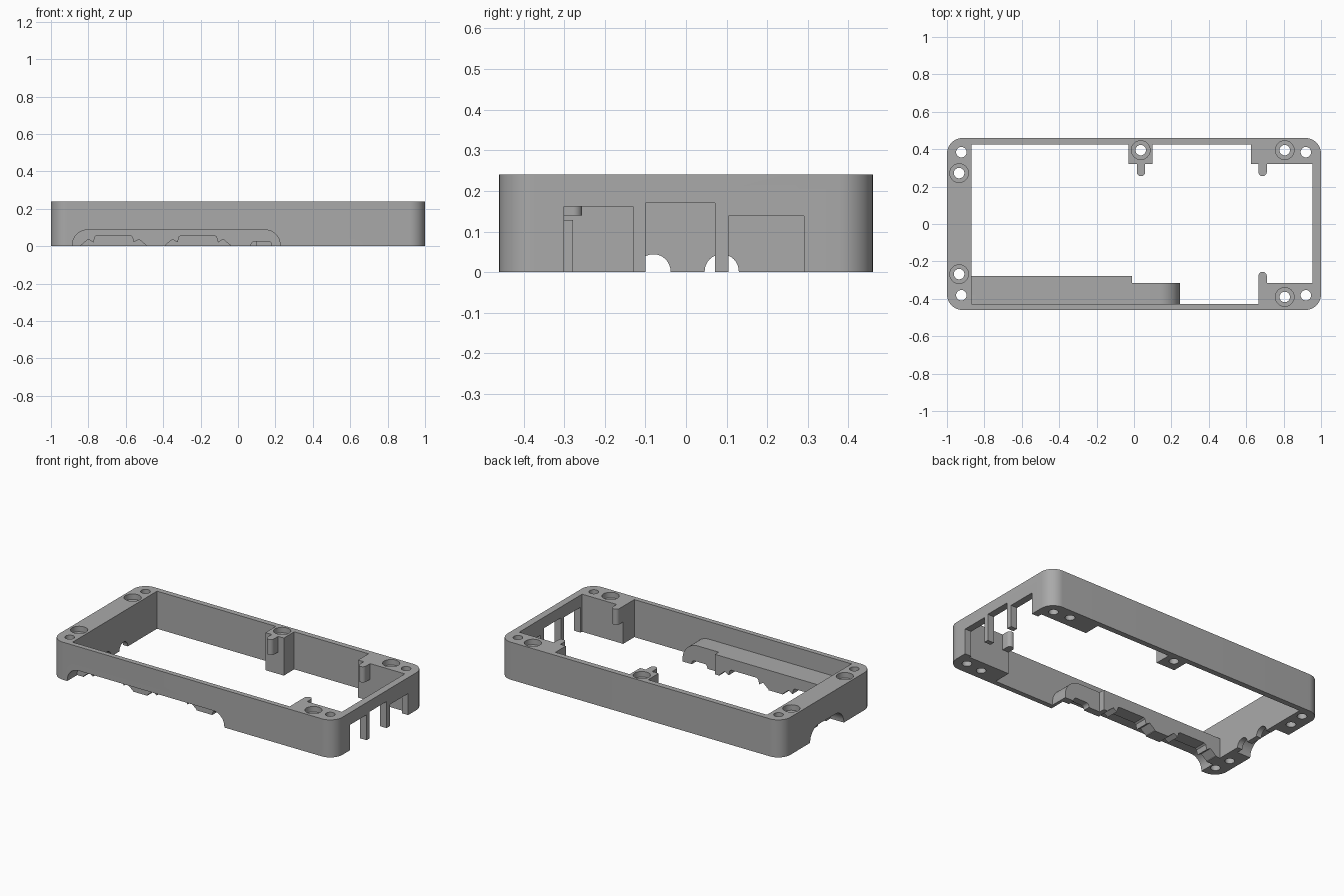
import bpy, bmesh
from math import pi, cos, sin, radians

cube = bpy.data.objects.get("Cube")
if cube:
    bpy.data.objects.remove(cube, do_unlink=True)

H = 0.24
grey = bpy.data.materials.new("plain grey")
grey.use_nodes = True
colour = (0.4, 0.4, 0.4, 1)
grey.diffuse_color = colour
grey.node_tree.nodes["Principled BSDF"].inputs["Base Color"].default_value = colour


def prism(name, outline, axis, lo, hi):
    """Extrude a 2D outline along an axis."""
    place = {"x": lambda u, v, w: (w, u, v),
             "y": lambda u, v, w: (u, w, v),
             "z": lambda u, v, w: (u, v, w)}[axis]
    bm = bmesh.new()
    ends = [[bm.verts.new(place(u, v, w)) for u, v in outline] for w in (lo, hi)]
    for end in ends:
        bm.faces.new(end)
    n = len(outline)
    for i in range(n):
        j = (i + 1) % n
        bm.faces.new((ends[0][i], ends[0][j], ends[1][j], ends[1][i]))
    bmesh.ops.recalc_face_normals(bm, faces=bm.faces[:])
    mesh = bpy.data.meshes.new(name)
    bm.to_mesh(mesh)
    bm.free()
    mesh.materials.append(grey)
    obj = bpy.data.objects.new(name, mesh)
    bpy.context.collection.objects.link(obj)
    return obj


def arc(cx, cy, r, start, end, steps=12):
    return [(cx + r * cos(radians(start + (end - start) * i / steps)),
             cy + r * sin(radians(start + (end - start) * i / steps)))
            for i in range(steps + 1)]


def circle(cx, cy, r, steps=32):
    return arc(cx, cy, r, 0, 360, steps)[:-1]


def rect(a, b, c, d):
    return [(a, c), (b, c), (b, d), (a, d)]


def arch(a, b, top, r, bottom=-0.05):
    """Upright outline with rounded upper corners."""
    return ([(a, bottom), (b, bottom)] + arc(b - r, top - r, r, 0, 90)
            + arc(a + r, top - r, r, 90, 180))


def combine(body, tool, operation):
    mod = body.modifiers.new(operation, "BOOLEAN")
    mod.operation = operation
    mod.solver = "EXACT"
    mod.object = tool
    bpy.context.view_layer.objects.active = body
    bpy.ops.object.modifier_apply(modifier=mod.name)
    bpy.data.objects.remove(tool, do_unlink=True)


def cut(outline, axis, lo, hi):
    combine(frame, prism("cutter", outline, axis, lo, hi), "DIFFERENCE")


def add(outline, axis, lo, hi):
    combine(frame, prism("addition", outline, axis, lo, hi), "UNION")


# Rounded outer body
R = 0.085
body = []
for sx, sy, a in ((1, 1, 0), (-1, 1, 90), (-1, -1, 180), (1, -1, 270)):
    body += arc(sx * (1 - R), sy * (0.46 - R), R, a, a + 90)
frame = prism("case_frame", body, "z", 0, H)

# Open middle, leaving the screw pads
cut([(-.87, -.428), (.665, -.428), (.665, -.315), (.955, -.315), (.955, .32),
     (.625, .32), (.625, .425), (.1, .425), (.1, .32), (-.03, .32),
     (-.03, .425), (-.87, .425)], "z", -.1, H + .1)

# Board fingers with round tips
for x, side in ((.6875, -1), (.6875, 1), (.0375, 1)):
    tip = arc(x, side * .278, .0225, 0, -side * 180)
    add([(x - .0225, side * .35), (x + .0225, side * .35)] + tip, "z", .14, H)

# Connector housing along the front wall
add(arch(-.95, .245, .128, .108, 0), "y", -.445, -.315)
add(rect(-.95, -.01, 0, .128), "y", -.38, -.278)

# Outer recesses in the front and right-hand end walls
cut(arch(-.885, .225, .087, .08), "y", -.6, -.36)
cut(arch(-.165, .175, .087, .085), "x", -1.1, -.905)

# Stepped connector openings and the small socket
half = [(.175, -.05), (.175, .004), (.135, .037), (.108, .02), (.1, .05), (.09, .057)]
for cx in (-.665, -.215):
    cut([(cx + u, v) for u, v in half]
        + [(cx - u, v) for u, v in reversed(half)], "y", -.42, -.2)
cut(arch(.07, .18, .026, .02), "y", -.42, -.2)

# Round cable notches
for y in (-.08, .088):
    cut(circle(y, .002, .042), "x", -.95, -.8)

# Port openings between hanging posts
for a, b, top in ((-.3, -.13, .162), (-.1, .072, .17), (.105, .29, .138)):
    cut(rect(a, b, -.05, top), "x", .93, 1.1)

# Counterbored screw holes
for x, y in ((-.935, .272), (-.935, -.268), (.036, .395), (.806, .395), (.806, -.39)):
    cut(circle(x, y, .05), "z", H - .035, H + .1)
    cut(circle(x, y, .028), "z", -.1, H + .1)

# Plain corner holes
for x in (-.923, .919):
    for y in (-.381, .384):
        cut(circle(x, y, .028), "z", -.1, H + .1)

bpy.ops.object.select_all(action="DESELECT")
frame.select_set(True)
bpy.context.view_layer.objects.active = frame
bpy.ops.object.shade_smooth_by_angle(angle=pi / 6)
